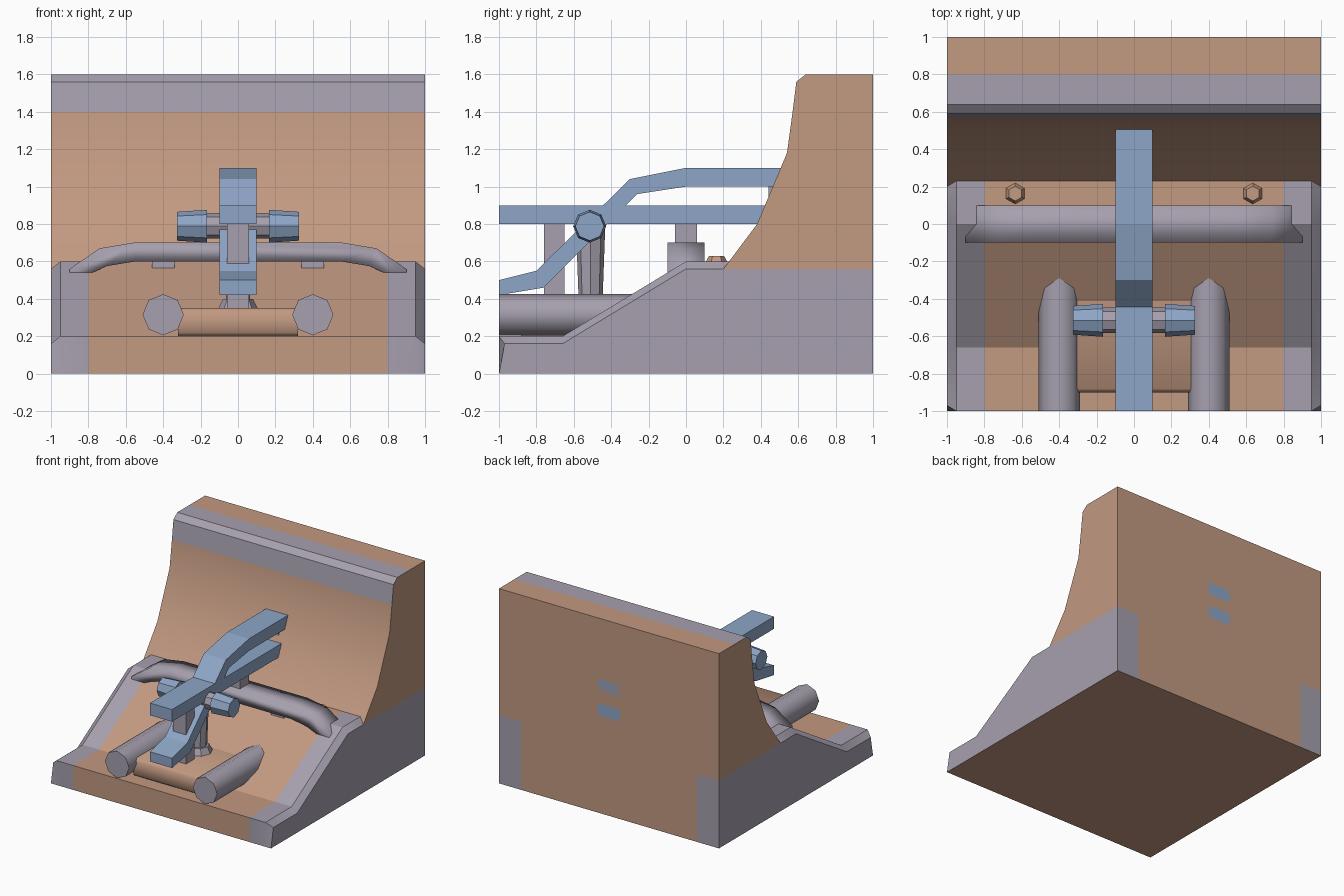
import bpy, bmesh, math
from mathutils import Matrix, Vector

cube = bpy.data.objects.get("Cube")
if cube:
    bpy.data.objects.remove(cube, do_unlink=True)


def material(name, rgb):
    m = bpy.data.materials.new(name)
    m.use_nodes = True
    m.diffuse_color = (*rgb, 1)
    m.node_tree.nodes["Principled BSDF"].inputs["Base Color"].default_value = (*rgb, 1)
    return m


TAN = material("warm tan", (0.54, 0.32, 0.22))
GREY = material("pale grey", (0.38, 0.35, 0.42))
BLUE = material("steel blue", (0.27, 0.38, 0.57))


def finish(name, bm, mats, smooth=None):
    bmesh.ops.recalc_face_normals(bm, faces=bm.faces)
    mesh = bpy.data.meshes.new(name)
    bm.to_mesh(mesh)
    bm.free()
    for m in mats:
        mesh.materials.append(m)
    ob = bpy.data.objects.new(name, mesh)
    bpy.context.scene.collection.objects.link(ob)
    if smooth:
        bpy.ops.object.select_all(action="DESELECT")
        ob.select_set(True)
        bpy.context.view_layer.objects.active = ob
        bpy.ops.object.shade_smooth_by_angle(angle=math.radians(smooth))
    return ob


def prism(name, profile, half, mat, axis="X", smooth=None):
    """Extrude a closed profile symmetrically along x (y,z points) or y (x,z points)."""
    bm = bmesh.new()
    place = (lambda p, d: (d, *p)) if axis == "X" else (lambda p, d: (p[0], d, p[1]))
    ends = [[bm.verts.new(place(p, d)) for p in profile] for d in (-half, half)]
    n = len(profile)
    for i in range(n):
        k = (i + 1) % n
        bm.faces.new((ends[0][i], ends[0][k], ends[1][k], ends[1][i]))
    for e in ends:
        bm.faces.new(e)
    return finish(name, bm, [mat], smooth)


def box(name, lo, hi, mat):
    bm = bmesh.new()
    lo, hi = Vector(lo), Vector(hi)
    bmesh.ops.create_cube(bm, size=1, matrix=Matrix.Translation((lo + hi) / 2) @ Matrix.Diagonal((*(hi - lo), 1)))
    return finish(name, bm, [mat])


def rod(name, start, end, r1, r2, mat, sides=8, smooth=None):
    bm = bmesh.new()
    a, b = Vector(start), Vector(end)
    turn = (b - a).to_track_quat("Z", "Y").to_matrix().to_4x4()
    bmesh.ops.create_cone(bm, cap_ends=True, segments=sides, radius1=r1, radius2=r2,
                          depth=(b - a).length, matrix=Matrix.Translation((a + b) / 2) @ turn)
    return finish(name, bm, [mat], smooth)


# Ramp, ledge and curved back wall: one profile lofted over x, with trimmed outer corners
inner = [(-1, 0), (-1, .2), (-.66, .2), (0, .6), (.23, .6), (.38, .8), (.54, 1.18), (.57, 1.4),
         (.59, 1.56), (.64, 1.6), (.8, 1.6), (1, 1.6), (1, .56), (1, 0)]
outer = [(-1, 0), (-.97, .16), (-.66, .16), (0, .56), (.2, .56)] + inner[5:]
bm = bmesh.new()
rows = [[bm.verts.new((x, *p)) for p in (outer if abs(x) == 1 else inner)]
        for x in (-1, -.95, -.8, .8, .95, 1)]
n = len(inner)
for j in range(len(rows) - 1):
    for i in range(n):
        k = (i + 1) % n
        f = bm.faces.new((rows[j][i], rows[j][k], rows[j + 1][k], rows[j + 1][i]))
        side_strip = j != 2 and i in (0, 1, 2, 3, 12)
        f.material_index = 1 if side_strip or i in (7, 8, 9) else 0
for row in (rows[0], rows[-1]):
    bm.faces.new(row[4:13]).material_index = 0
    bm.faces.new(row[:5] + row[12:]).material_index = 1
finish("ramp_and_wall", bm, [TAN, GREY], 30)

# Blue beams running through the wall
box("straight_beam", (-.1, -1, .8), (.1, 1, .9), BLUE)
prism("bent_beam", [(-1, .42), (-.76, .46), (-.26, .96), (0, 1), (1, 1),
                    (1, 1.1), (0, 1.1), (-.3, 1.04), (-.8, .55), (-1, .5)], .1, BLUE)

# Arched cross bar over the ramp crest
arch = [(.56, .7), (.74, .67), (.9, .56), (.9, .45), (.78, .54), (.7, .575), (.55, .6)]
prism("cross_bar", arch + [(-x, z) for x, z in reversed(arch)], .1, GREY, "Y", 100)

# Platform between the floor tubes
prism("platform", [(-.88, .2), (-.9, .22), (-.9, .33), (-.88, .35), (-.3, .35), (-.3, .2)],
      .32, TAN, smooth=50)

# Posts holding the beams
box("front_post", (-.06, -.76, .3), (.06, -.65, .82), GREY)
box("crest_post", (-.06, -.06, .6), (.06, .06, .82), GREY)
box("rear_post", (-.06, .44, .88), (.06, .56, 1.02), GREY)
rod("axle_post", (0, -.51, .34), (0, -.51, .78), .062, .078, GREY)
rod("axle_post_base", (0, -.51, .34), (0, -.51, .4), .11, .08, GREY)

# Axle with tapered wheels
rod("axle", (-.18, -.515, .79), (.18, -.515, .79), .068, .068, GREY)
for side, s in (("left", 1), ("right", -1)):
    rod(side + "_wheel", (s * .165, -.515, .788), (s * .325, -.515, .788), .088, .077, BLUE)
    rod(side + "_floor_tube", (s * .4, -1, .315), (s * .4, -.2, .315), .11, .11, GREY, smooth=50)
    box(side + "_bar_foot", (s * .4 - .06, -.06, .5), (s * .4 + .06, .06, .62), GREY)
    knob = rod(side + "_knob", (s * .635, .163, .58), (s * .635, .163, .63), .067, .04, TAN, sides=6)
